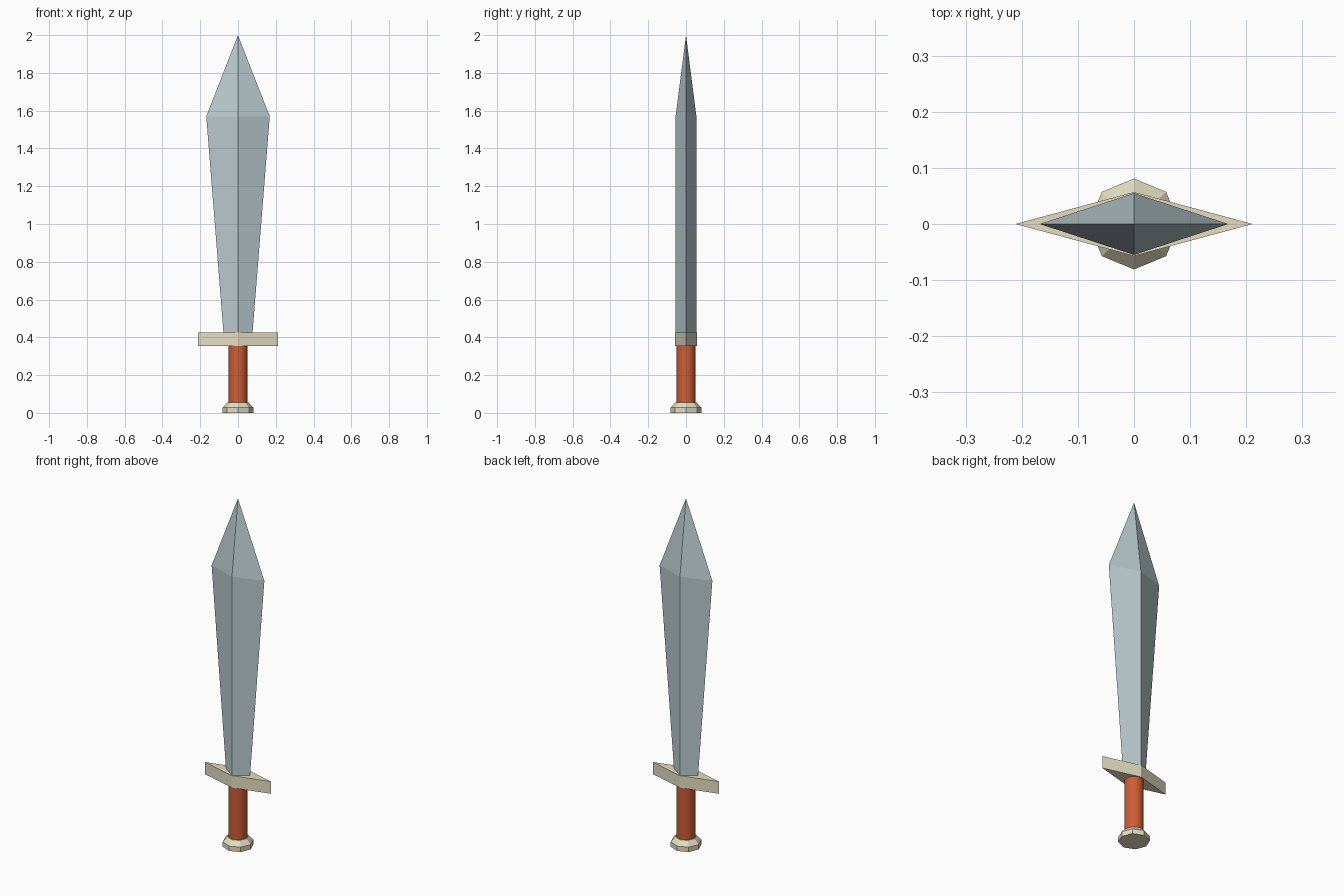
import bpy, bmesh, math

if "Cube" in bpy.data.objects:
    bpy.data.objects.remove(bpy.data.objects["Cube"])


def material(name, rgb):
    m = bpy.data.materials.new(name)
    m.diffuse_color = (*rgb, 1)
    m.use_nodes = True
    m.node_tree.nodes["Principled BSDF"].inputs["Base Color"].default_value = m.diffuse_color
    return m


def loft(name, sections, sides, mat, smooth=False):
    """Stack rings of (z, radius x, radius y); a zero radius makes a point."""
    bm = bmesh.new()
    rings = []
    for z, rx, ry in sections:
        if rx == 0:
            rings.append([bm.verts.new((0, 0, z))] * sides)
        else:
            angles = [math.tau * i / sides for i in range(sides)]
            rings.append([bm.verts.new((rx * math.cos(a), ry * math.sin(a), z)) for a in angles])
    for low, high in zip(rings, rings[1:]):
        for i in range(sides):
            j = (i + 1) % sides
            corners = list(dict.fromkeys((low[i], low[j], high[j], high[i])))
            bm.faces.new(corners).smooth = smooth
    for ring in (rings[0], rings[-1]):
        if len(set(ring)) > 2:
            bm.faces.new(ring)
    bmesh.ops.recalc_face_normals(bm, faces=bm.faces[:])
    mesh = bpy.data.meshes.new(name)
    bm.to_mesh(mesh)
    bm.free()
    mesh.materials.append(mat)
    obj = bpy.data.objects.new(name, mesh)
    bpy.context.collection.objects.link(obj)
    return obj


steel = material("steel", (0.50, 0.60, 0.63))
cream = material("cream", (0.78, 0.73, 0.54))
red = material("red_grip", (0.62, 0.11, 0.035))

# Diamond-section blade with a pointed tip
loft("blade", [(0.425, 0.077, 0.055), (1.57, 0.168, 0.055), (2.0, 0, 0)], 4, steel)
# Rhombus crossguard
loft("crossguard", [(0.355, 0.211, 0.057), (0.425, 0.211, 0.057)], 4, cream)
# Round grip
grip = loft("grip", [(0.05, 0.05, 0.05), (0.355, 0.05, 0.05)], 16, red, smooth=True)
# Eight-sided pommel with a sloped top
loft("pommel", [(0, 0.081, 0.081), (0.028, 0.081, 0.081), (0.055, 0.056, 0.056)], 8, cream)

# Keep the grip's end rims sharp
bpy.ops.object.select_all(action="DESELECT")
grip.select_set(True)
bpy.context.view_layer.objects.active = grip
bpy.ops.object.shade_smooth_by_angle(angle=math.radians(40))
